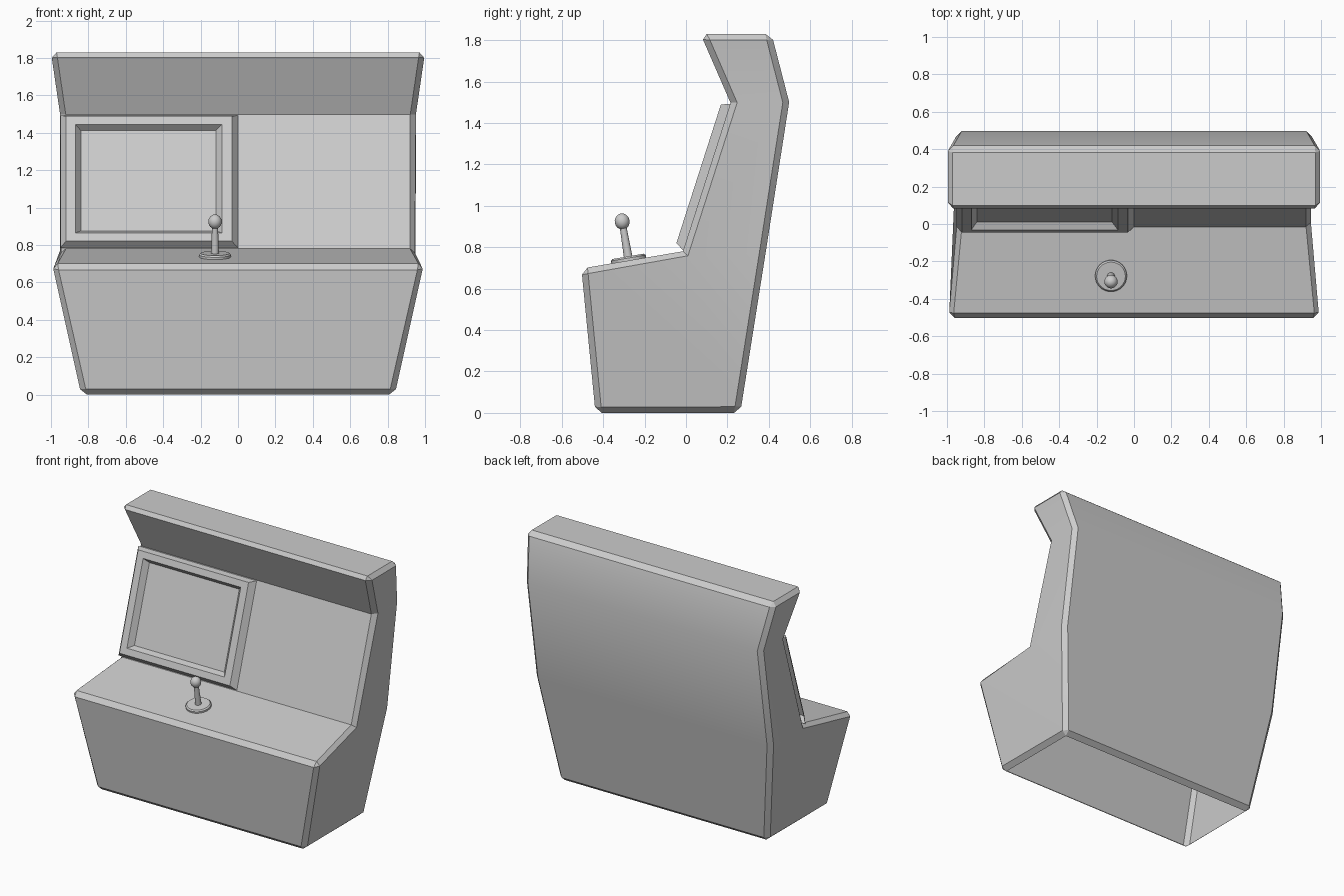
import bpy, bmesh
from math import radians
from mathutils import Vector, Matrix

if "Cube" in bpy.data.objects:
    bpy.data.objects.remove(bpy.data.objects["Cube"])


def finish(bm, name, matrix=None, fix_normals=True):
    if fix_normals:
        bmesh.ops.recalc_face_normals(bm, faces=bm.faces)
    mesh = bpy.data.meshes.new(name)
    bm.to_mesh(mesh)
    bm.free()
    ob = bpy.data.objects.new(name, mesh)
    bpy.context.collection.objects.link(ob)
    if matrix:
        ob.matrix_world = matrix
    bpy.ops.object.select_all(action='DESELECT')
    ob.select_set(True)
    bpy.context.view_layer.objects.active = ob
    bpy.ops.object.shade_smooth_by_angle(angle=radians(30))
    return ob


# Cabinet shell: side profile as (half width, y, z), front bottom round to back bottom
profile = [(.838, -.437, 0), (.997, -.505, .697), (.95, -.015, .78), (.951, .215, 1.497),
           (1.0, .07, 1.83), (1.0, .413, 1.83), (.951, .498, 1.5), (.95, .384, .77),
           (.838, .262, 0)]
bm = bmesh.new()
left = [bm.verts.new((-x, y, z)) for x, y, z in profile]
right = [bm.verts.new((x, y, z)) for x, y, z in profile]
n = len(profile)
for i in range(n):
    j = (i + 1) % n
    bm.faces.new((left[i], left[j], right[j], right[i]))
for side in (left, right):
    for idx in ((0, 1, 2, 7, 8), (2, 3, 6, 7), (3, 4, 5, 6)):
        bm.faces.new([side[k] for k in idx])
bmesh.ops.recalc_face_normals(bm, faces=bm.faces)

# Chamfer only the sharp outer edges, then open the underside
sharp = [e for e in bm.edges if e.is_convex and e.calc_face_angle() > radians(30)]
bmesh.ops.bevel(bm, geom=sharp, offset=.03, offset_type='OFFSET', segments=1,
                profile=.5, affect='EDGES', clamp_overlap=True)
bm.normal_update()
under = [f for f in bm.faces if f.normal.z < -.99 and f.calc_center_median().z < .01]
bmesh.ops.delete(bm, geom=under, context='FACES')
finish(bm, "cabinet", fix_normals=False)

# Screen frame on the left half of the sloped panel: rings of (x0, x1, s0, s1, height)
origin = Vector((0, -.015, .78))
up = Vector((0, .23, .717)).normalized()
out = Vector((1, 0, 0)).cross(up)
rings = [(-.95, 0, .004, .748, 0), (-.92, -.033, .029, .731, .042),
         (-.87, -.086, .075, .685, .042), (-.84, -.118, .099, .662, .004)]
bm = bmesh.new()
loops = []
for x0, x1, s0, s1, h in rings:
    loops.append([bm.verts.new(origin + Vector((x, 0, 0)) + up * s + out * h)
                  for x, s in ((x0, s0), (x1, s0), (x1, s1), (x0, s1))])
for a, b in zip(loops, loops[1:]):
    for i in range(4):
        j = (i + 1) % 4
        bm.faces.new((a[i], a[j], b[j], b[i]))
bm.faces.new(loops[-1])
finish(bm, "screen_frame", fix_normals=False)

# Joystick parts share an axis square to the control panel
tilt = Matrix.Translation((-.123, -.276, .734)) @ Matrix.Rotation(radians(9.6), 4, 'X')


def cone(bm, r1, r2, z0, z1, segments):
    bmesh.ops.create_cone(bm, cap_ends=True, segments=segments, radius1=r1, radius2=r2,
                          depth=z1 - z0, matrix=Matrix.Translation((0, 0, (z0 + z1) / 2)))


# Base disc with a chamfered rim
bm = bmesh.new()
cone(bm, .085, .085, 0, .022, 32)
rim = [e for e in bm.edges if all(v.co.z > .02 for v in e.verts)]
bmesh.ops.bevel(bm, geom=rim, offset=.008, segments=1, profile=.5, affect='EDGES')
finish(bm, "joystick_base", tilt)

# Shaft
bm = bmesh.new()
cone(bm, .021, .016, .015, .17, 16)
finish(bm, "joystick_shaft", tilt)

# Ball grip
bm = bmesh.new()
bmesh.ops.create_uvsphere(bm, u_segments=20, v_segments=12, radius=.036,
                          matrix=Matrix.Translation((0, 0, .193)) @ Matrix.Diagonal((1, 1, 1.08, 1)))
finish(bm, "joystick_ball", tilt)
